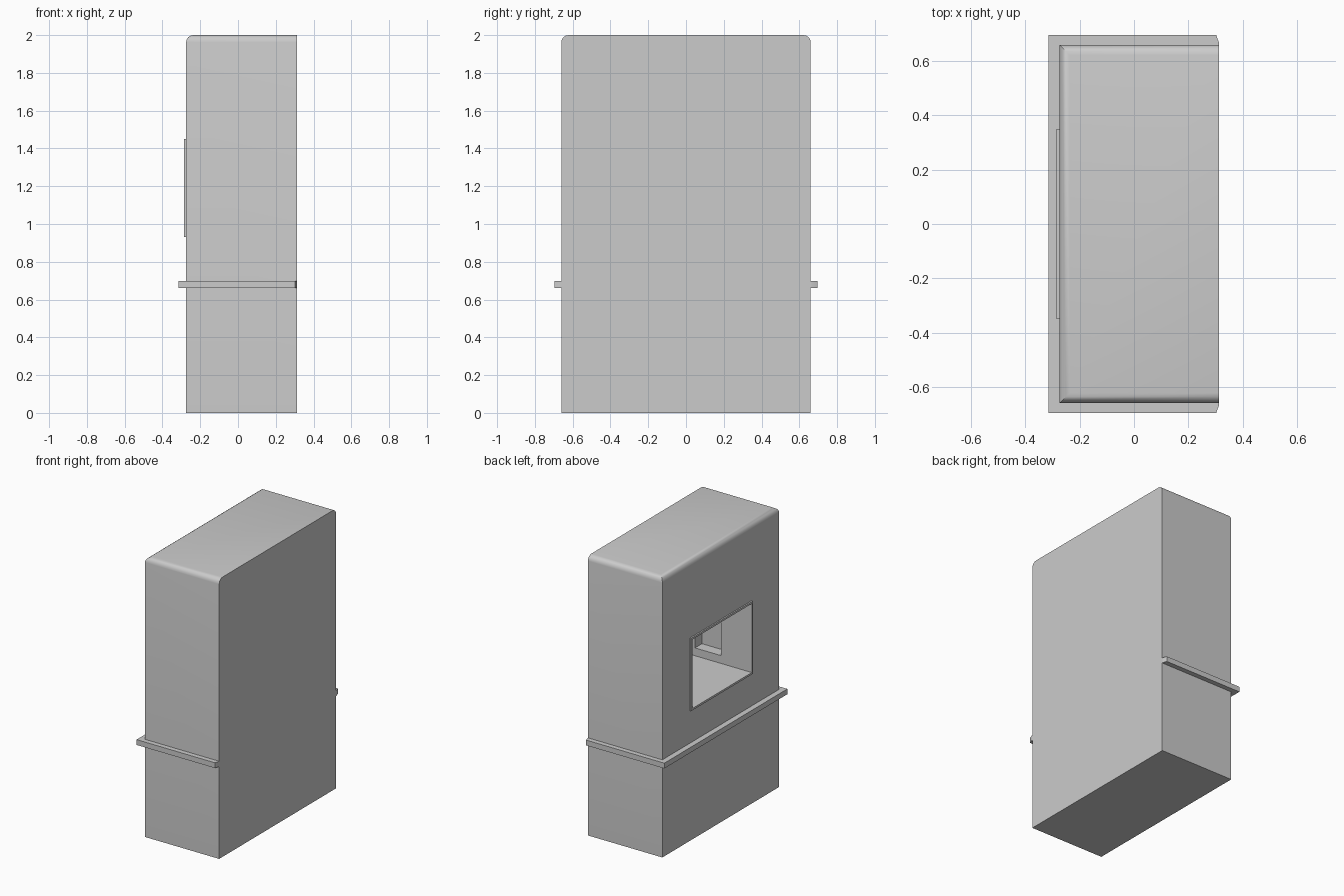
import bpy, bmesh

if "Cube" in bpy.data.objects:
    bpy.data.objects.remove(bpy.data.objects["Cube"])


def finish(name, bm):
    bmesh.ops.recalc_face_normals(bm, faces=bm.faces[:])
    mesh = bpy.data.meshes.new(name)
    bm.to_mesh(mesh)
    bm.free()
    obj = bpy.data.objects.new(name, mesh)
    bpy.context.collection.objects.link(obj)
    return obj


def box_bm(x0, x1, y0, y1, z0, z1):
    bm = bmesh.new()
    bmesh.ops.create_cube(bm, size=1)
    for v in bm.verts:
        v.co = (x1 if v.co.x > 0 else x0,
                y1 if v.co.y > 0 else y0,
                z1 if v.co.z > 0 else z0)
    return bm


def cut(obj, cutters):
    bpy.context.view_layer.objects.active = obj
    for c in cutters:
        mod = obj.modifiers.new("opening", 'BOOLEAN')
        mod.operation = 'DIFFERENCE'
        mod.solver = 'EXACT'
        mod.object = c
        bpy.ops.object.modifier_apply(modifier=mod.name)


def shade(obj):
    bpy.ops.object.select_all(action='DESELECT')
    obj.select_set(True)
    bpy.context.view_layer.objects.active = obj
    bpy.ops.object.shade_smooth_by_angle()


LEFT, BACK, HALF = -0.275, 0.313, 0.66

# Chimney body: top edges rounded except along the flat back wall
bm = box_bm(LEFT, BACK, -HALF, HALF, 0, 2)
rounded = [e for e in bm.edges
           if all(v.co.z > 1.9 for v in e.verts)
           and not all(v.co.x > 0.3 for v in e.verts)]
bmesh.ops.bevel(bm, geom=rounded, offset=0.038, segments=4, profile=0.5,
                affect='EDGES')
body = finish("chimney_body", bm)

# Slim raised frame around the fire opening
frame = finish("opening_frame", box_bm(-0.285, LEFT, -0.35, 0.35, 0.93, 1.45))

# Firebox cavity, with a shallow recess in each side wall
firebox = finish("firebox_cutter",
                 box_bm(-0.4, 0.21, -0.336, 0.336, 0.944, 1.436))
recess = finish("side_recess_cutter",
                box_bm(-0.04, 0.164, -0.415, 0.415, 1.0, 1.38))
cut(body, [firebox, recess])
cut(frame, [firebox])
for c in (firebox, recess):
    bpy.data.objects.remove(c)

# Mantel ledge: U-shaped band with angled ends at the back wall
half_profile = [(BACK, HALF), (BACK, 0.667), (0.303, 0.695), (-0.315, 0.695)]
inner = [(LEFT, -HALF), (LEFT, HALF)]
outline = half_profile + [(x, -y) for x, y in reversed(half_profile)] + inner
bm = bmesh.new()
face = bm.faces.new([bm.verts.new((x, y, 0.66)) for x, y in outline])
top = bmesh.ops.extrude_face_region(bm, geom=[face])["geom"]
bmesh.ops.translate(bm, vec=(0, 0, 0.038),
                    verts=[g for g in top if isinstance(g, bmesh.types.BMVert)])
ledge = finish("mantel_ledge", bm)

for part in (body, frame, ledge):
    shade(part)
